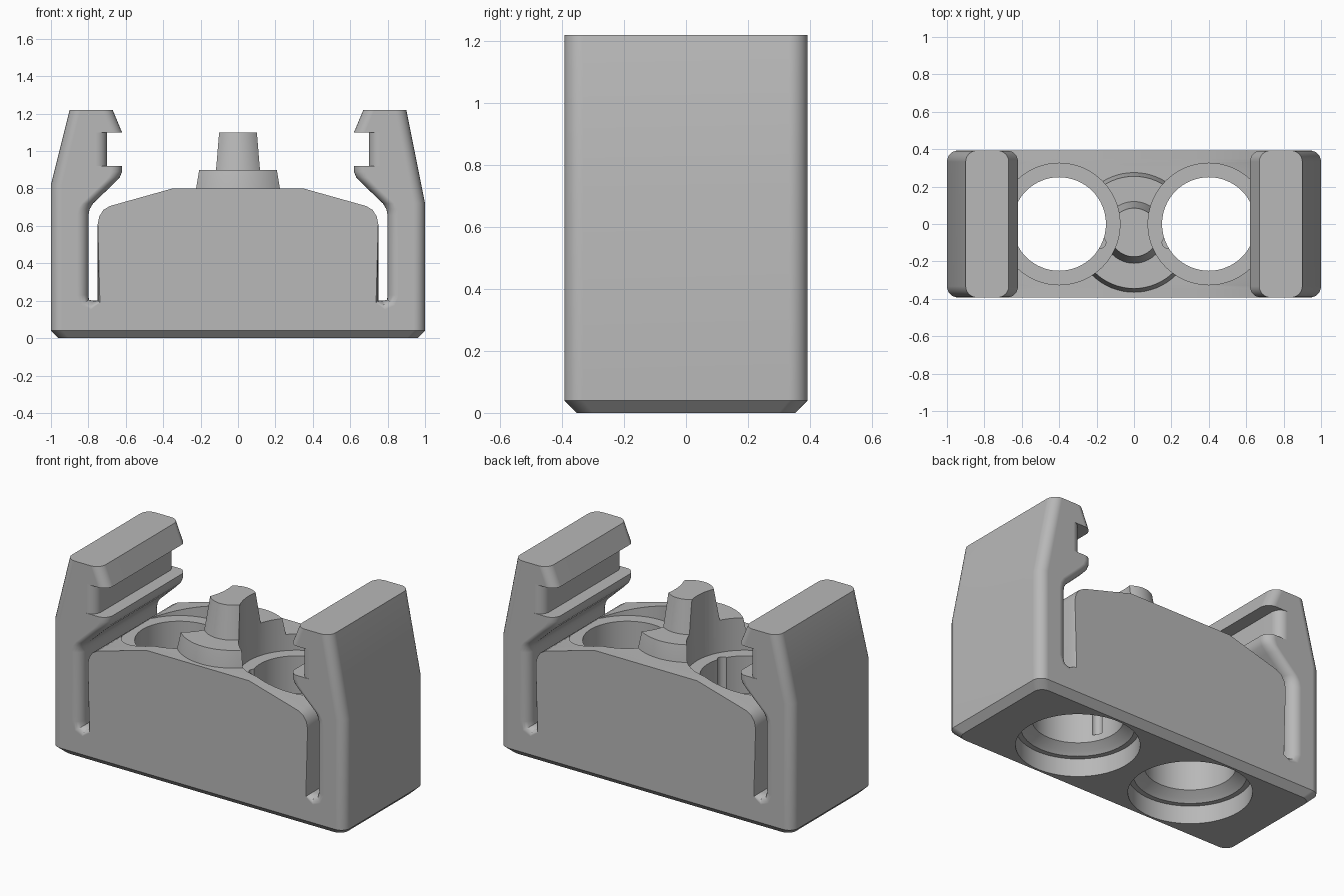
import bpy, bmesh, math
from mathutils import Vector

if "Cube" in bpy.data.objects:
    bpy.data.objects.remove(bpy.data.objects["Cube"], do_unlink=True)

grey = bpy.data.materials.new("plain grey")
grey.use_nodes = True
COLOUR = (0.48, 0.48, 0.48, 1)
grey.diffuse_color = COLOUR
grey.node_tree.nodes["Principled BSDF"].inputs["Base Color"].default_value = COLOUR

HALF_DEPTH = 0.393
FILLET = 0.06
HOLE_X = 0.4


def make_object(name, bm):
    bmesh.ops.recalc_face_normals(bm, faces=bm.faces)
    mesh = bpy.data.meshes.new(name)
    bm.to_mesh(mesh)
    bm.free()
    mesh.materials.append(grey)
    obj = bpy.data.objects.new(name, mesh)
    bpy.context.collection.objects.link(obj)
    return obj


def lathe(name, profile, x=0.0, y=0.0, steps=64):
    """Solid of revolution; profile runs from axis to axis as (radius, z)."""
    bm = bmesh.new()
    rings = []
    for r, z in profile:
        if r == 0:
            rings.append([bm.verts.new((x, y, z))] * steps)
        else:
            rings.append([bm.verts.new((x + r * math.cos(a), y + r * math.sin(a), z))
                          for a in (math.tau * i / steps for i in range(steps))])
    for low, high in zip(rings, rings[1:]):
        for i in range(steps):
            j = (i + 1) % steps
            quad = dict.fromkeys((low[i], low[j], high[j], high[i]))
            bm.faces.new(list(quad))
    return make_object(name, bm)


def cut(obj, cutters):
    """Subtract the cutters, bake the result and remove the cutters."""
    for cutter in cutters:
        cutter.hide_render = True
        mod = obj.modifiers.new("cut", 'BOOLEAN')
        mod.operation = 'DIFFERENCE'
        mod.solver = 'EXACT'
        mod.object = cutter
    graph = bpy.context.evaluated_depsgraph_get()
    baked = bpy.data.meshes.new_from_object(obj.evaluated_get(graph))
    obj.modifiers.clear()
    obj.data = baked
    for cutter in cutters:
        bpy.data.objects.remove(cutter, do_unlink=True)


def finish(obj):
    bpy.ops.object.select_all(action='DESELECT')
    obj.select_set(True)
    bpy.context.view_layer.objects.active = obj
    bpy.ops.object.shade_smooth_by_angle(angle=math.radians(30))
    mod = obj.modifiers.new("even_shading", 'WEIGHTED_NORMAL')
    mod.keep_sharp = True


def half_profile(kink):
    """One side as (x, z, fillet shift in x, fillet shift in z)."""
    outer = [(1, 0.04), (1, kink), (0.9, 1.22)]
    inner = [(0.67, 1.22), (0.62, 1.10), (0.70, 1.10), (0.70, 0.92), (0.62, 0.92),
             (0.62, 0.89), (0.632, 0.86), (0.665, 0.825), (0.775, 0.72),
             (0.793, 0.69), (0.80, 0.655), (0.80, 0.23)]
    slot_end = [(0.797, 0.205, 0.7, -0.5), (0.775, 0.20, 0.2, -0.8), (0.75, 0.20, -0.2, -0.2)]
    block = [(0.75, 0.61), (0.742, 0.65), (0.72, 0.685), (0.685, 0.706), (0.35, 0.80)]
    return ([(x, z, -1, 0) for x, z in outer] + [(x, z, 1, 0) for x, z in inner]
            + slot_end + [(x, z, 0, 0) for x, z in block])


# Clip body: profile lofted front to back, arm edges rounded in plan
right, left = half_profile(0.72), half_profile(0.82)
outline = right + [(-x, z, -sx, sz) for x, z, sx, sz in reversed(left)]

arc = [math.pi / 2 * i / 6 for i in range(7)]
slices = [(HALF_DEPTH - FILLET + FILLET * math.sin(t), FILLET * (1 - math.cos(t))) for t in arc]
slices = [(-y, d) for y, d in reversed(slices)] + slices

bm = bmesh.new()
rows = [[bm.verts.new((x + sx * d, y, z + sz * d)) for x, z, sx, sz in outline]
        for y, d in slices]
for a, b in zip(rows, rows[1:]):
    for i in range(len(outline) - 1):
        bm.faces.new((a[i], a[i + 1], b[i + 1], b[i]))
bm.faces.new(rows[0])
bm.faces.new(list(reversed(rows[-1])))

# Chamfered underside
rim = [row[0] for row in rows] + [row[-1] for row in reversed(rows)]
foot = [bm.verts.new((v.co.x * 0.96, v.co.y * 0.9, 0)) for v in rim]
for i in range(len(rim)):
    j = (i + 1) % len(rim)
    bm.faces.new((rim[i], rim[j], foot[j], foot[i]))
bm.faces.new(foot)
body = make_object("clip_body", bm)

# Stepped through holes with a recessed seat on top
hole = [(0, -0.1), (0.34, -0.1), (0.34, 0.11), (0.31, 0.11), (0.29, 0.13), (0.25, 0.16),
        (0.25, 0.70), (0.325, 0.70), (0.325, 0.82), (0, 0.805)]
cutters = []
for side in (-1, 1):
    bore = lathe("hole_cutter", hole, side * HOLE_X)
    for v in bore.data.vertices:
        if v.co.z > 0.81:  # follow the sloping deck, staying clear of the arms
            v.co.z -= 0.3 * max(0, abs(v.co.x) - 0.35)
    notch = lathe("notch_cutter", [(0, 0.2), (0.03, 0.2), (0.03, 0.72), (0, 0.72)],
                  side * 0.18, -0.1, 16)
    cutters += [bore, notch]
cut(body, cutters)
finish(body)

# Central stepped post, trimmed by the hole seats
post = lathe("centre_post", [(0, 0.72), (0.325, 0.72), (0.32, 0.80), (0.30, 0.90),
                             (0.165, 0.90), (0.13, 1.10), (0, 1.10)], 0, -0.045)
cut(post, [lathe("post_cutter", [(0, 0.6), (0.325, 0.6), (0.325, 1.3), (0, 1.3)], s * HOLE_X)
           for s in (-1, 1)])
finish(post)
